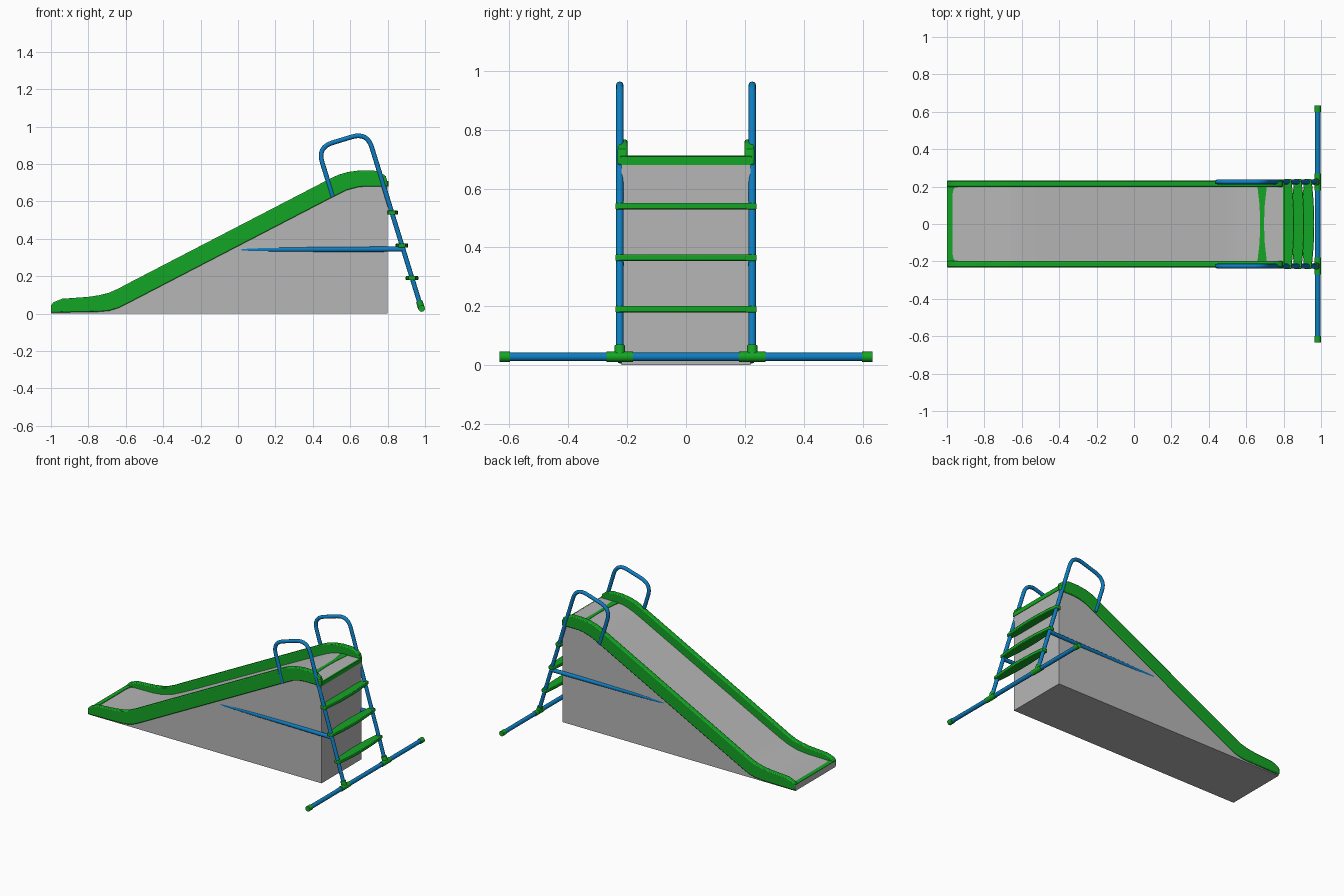
import bpy, bmesh, math
from mathutils import Vector

if "Cube" in bpy.data.objects:
    bpy.data.objects.remove(bpy.data.objects["Cube"])


def material(name, rgb):
    m = bpy.data.materials.new(name)
    m.diffuse_color = (*rgb, 1)
    m.use_nodes = True
    m.node_tree.nodes["Principled BSDF"].inputs["Base Color"].default_value = m.diffuse_color
    return m


GREEN = material("green plastic", (0.007, 0.38, 0.018))
BLUE = material("blue metal", (0.004, 0.21, 0.54))
GREY = material("grey", (0.47, 0.47, 0.47))


def smooth(ob, angle=35):
    bpy.ops.object.select_all(action='DESELECT')
    ob.select_set(True)
    bpy.context.view_layer.objects.active = ob
    bpy.ops.object.shade_smooth_by_angle(angle=math.radians(angle))


def prism(name, pts, axis, lo, hi, mat, bevel=0):
    """Extrude a polygon: axis 'y' takes (x, z) points, axis 'z' takes (x, y)."""
    bm = bmesh.new()
    at = lambda p, t: (p[0], t, p[1]) if axis == 'y' else (p[0], p[1], t)
    f = bm.faces.new([bm.verts.new(at(p, lo)) for p in pts])
    new = bmesh.ops.extrude_face_region(bm, geom=[f])['geom']
    d = hi - lo
    bmesh.ops.translate(bm, vec=(0, d, 0) if axis == 'y' else (0, 0, d),
                        verts=[v for v in new if isinstance(v, bmesh.types.BMVert)])
    bmesh.ops.recalc_face_normals(bm, faces=bm.faces)
    me = bpy.data.meshes.new(name)
    bm.to_mesh(me)
    bm.free()
    me.materials.append(mat)
    ob = bpy.data.objects.new(name, me)
    bpy.context.collection.objects.link(ob)
    if bevel:
        b = ob.modifiers.new("bevel", 'BEVEL')
        b.width, b.segments, b.limit_method = bevel, 2, 'ANGLE'
        b.angle_limit = math.radians(50)
    smooth(ob)
    return ob


def round_path(pts, radius=0.07, steps=6):
    """Replace inner corners by quadratic arcs."""
    pts = [Vector(p) for p in pts]
    out = [pts[0]]
    for a, b, c in zip(pts, pts[1:], pts[2:]):
        p = b + (a - b).normalized() * radius
        q = b + (c - b).normalized() * radius
        for i in range(steps + 1):
            t = i / steps
            out.append(p * (1 - t) ** 2 + b * 2 * t * (1 - t) + q * t * t)
    return out + [pts[-1]]


def tube(name, pts, r, mat):
    cu = bpy.data.curves.new(name, 'CURVE')
    cu.dimensions = '3D'
    cu.bevel_depth, cu.bevel_resolution, cu.use_fill_caps = r, 4, True
    s = cu.splines.new('POLY')
    s.points.add(len(pts) - 1)
    for sp, p in zip(s.points, pts):
        sp.co = (*p, 1)
    cu.materials.append(mat)
    ob = bpy.data.objects.new(name, cu)
    bpy.context.collection.objects.link(ob)
    bpy.ops.object.select_all(action='DESELECT')
    ob.select_set(True)
    bpy.context.view_layer.objects.active = ob
    bpy.ops.object.convert(target='MESH')
    smooth(bpy.context.object, 50)


# Solid body with the sliding surface on top
bed = [(-1, .04), (-.93, .042), (-.80, .044), (-.72, .052), (-.65, .072), (-.58, .103),
       (-.5, .143), (.5, .655), (.55, .679), (.6, .698), (.64, .706), (.68, .709), (.8, .71)]
prism("slide_body", [(-1, 0)] + bed + [(.8, 0)], 'y', -.22, .22, GREY)

# Side rails
rail_top = [(-1, .045), (-.985, .062), (-.94, .08), (-.80, .09), (-.74, .099), (-.69, .112),
            (-.64, .134), (-.58, .166), (.5, .726), (.54, .744), (.59, .758), (.65, .766),
            (.72, .766), (.76, .758), (.79, .735), (.80, .70)]
rail_low = [(.80, .68), (.68, .68), (.64, .676), (.58, .66), (.5, .62), (-.58, .06),
            (-.64, .03), (-.69, .015), (-.75, .01), (-1, .006)]
for side, s in (("left", 1), ("right", -1)):
    lo, hi = sorted((s * .199, s * .232))
    prism(f"{side}_rail", rail_top + rail_low, 'y', lo, hi, GREEN, .006)

# Green trims: slide lip, curved band near the top, and deck edge
prism("lip_trim", [(-1, -.2), (-1, .2), (-.955, .2), (-.965, .185), (-.97, .16),
                   (-.97, -.16), (-.965, -.185), (-.955, -.2)], 'z', .036, .045, GREEN)
band = [(.675 - .015 * (y / .2) ** 2, y) for y in (-.2, -.1, 0, .1, .2)]
band += [(.695 + .015 * (y / .2) ** 2, y) for y in (.2, .1, 0, -.1, -.2)]
prism("top_band", band, 'z', .703, .7115, GREEN)
prism("deck_edge", [(.796, .68), (.804, .68), (.804, .709), (.796, .711)], 'y',
      -.222, .222, GREEN)


# Ladder: legs lean back from the ground bar
def leg_x(z):
    return .98 - .308 * (z - .03)


for side, s in (("left", 1), ("right", -1)):
    y = s * .225
    path = [(leg_x(.03), y, .03), (leg_x(.955), y, .955), (.63, y, .957)]
    path = [(leg_x(.03), y, .03), (leg_x(.97), y, .97), (.425, y, .89), (.507, y, .625)]
    tube(f"{side}_leg_and_handrail", round_path(path, .085, 8), .0125, BLUE)
    # Brace angling into the body
    tube(f"{side}_brace", [(.885, y, .345), (.02, s * .2073, .342)], .0135, BLUE)
    # Tee joint on the ground bar and end cap
    tube(f"{side}_tee_socket", [(leg_x(.03), y, .03), (leg_x(.066), y, .066)], .018, GREEN)
    tube(f"{side}_tee_sleeve", [(.982, s * .18, .028), (.982, s * .27, .028)], .0175, GREEN)
    tube(f"{side}_end_cap", [(.982, s * .598, .028), (.982, s * .628, .028),
                             (.982, s * .634, .028)], .018, GREEN)
tube("ground_bar", [(.982, -.62, .028), (.982, .62, .028)], .0145, BLUE)

# Bowed treads
ys = [-.24 + .04 * i for i in range(13)]
for i, z in enumerate((.19, .365, .54)):
    c = leg_x(z)
    outer = [(c + .018 + .015 * (1 - (y / .24) ** 2), y) for y in ys]
    inner = [(c - .02 - .014 * (1 - (y / .24) ** 2), y) for y in reversed(ys)]
    prism(f"tread_{i + 1}", outer + inner, 'z', z - .011, z + .011, GREEN, .004)
